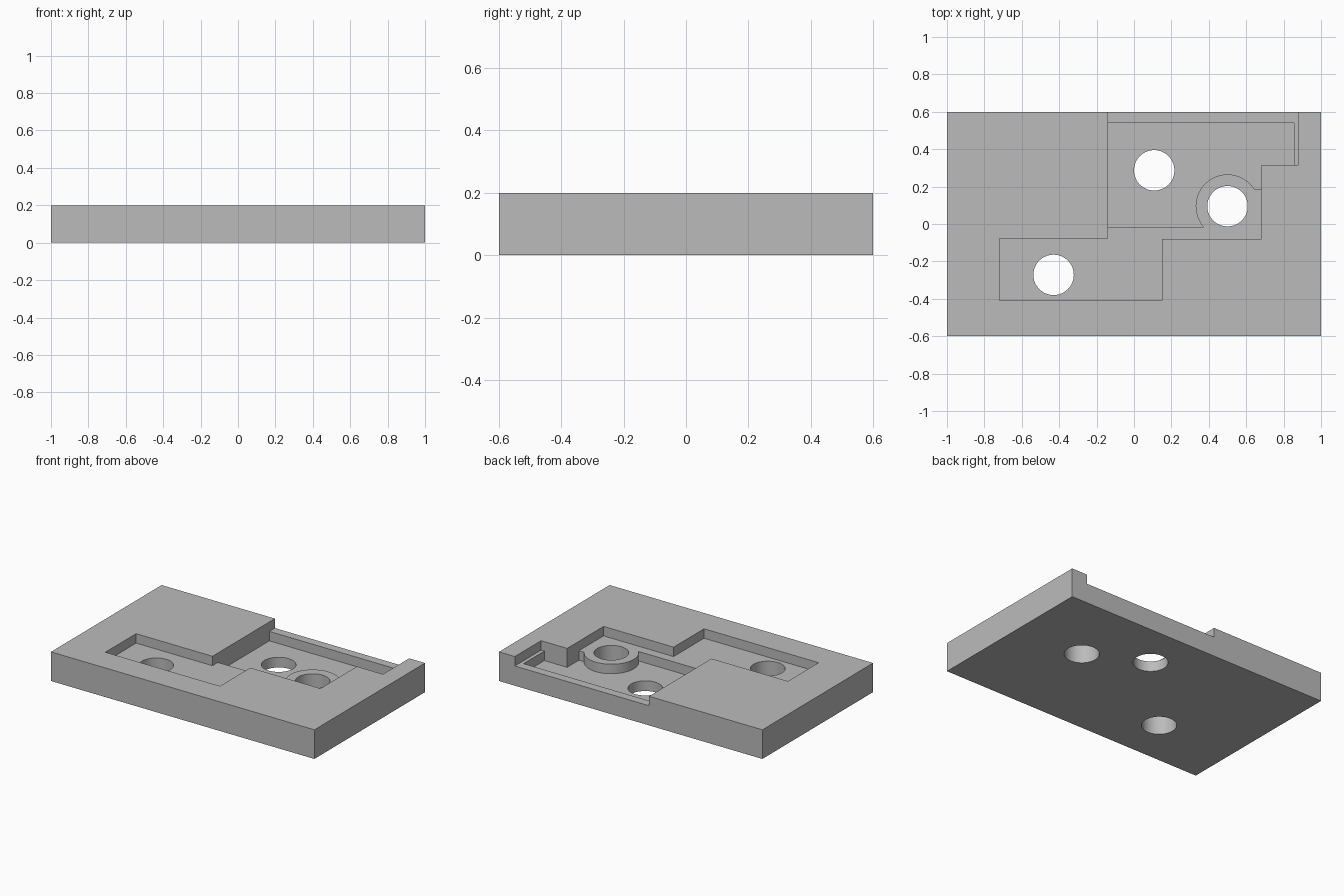
import bpy
import bmesh
from math import acos, asin, cos, pi, sin

cube = bpy.data.objects.get("Cube")
if cube:
    bpy.data.objects.remove(cube, do_unlink=True)

HEIGHT = 0.2
LEDGE_Z = 0.135
FLOOR_Z = 0.07
HOLE_R = 0.108
BOSS_R = 0.17
BOSS = (0.5, 0.095)
HOLES = [(0.108, 0.287), BOSS, (-0.43, -0.272)]


def prism(name, outline, z0, z1):
    """Extrude a flat outline from z0 up to z1."""
    bm = bmesh.new()
    face = bm.faces.new([bm.verts.new((x, y, z0)) for x, y in outline])
    grown = bmesh.ops.extrude_face_region(bm, geom=[face])["geom"]
    top = [v for v in grown if isinstance(v, bmesh.types.BMVert)]
    bmesh.ops.translate(bm, verts=top, vec=(0, 0, z1 - z0))
    bmesh.ops.recalc_face_normals(bm, faces=bm.faces)
    mesh = bpy.data.meshes.new(name)
    bm.to_mesh(mesh)
    bm.free()
    obj = bpy.data.objects.new(name, mesh)
    bpy.context.collection.objects.link(obj)
    return obj


def arc(center, radius, start, end, steps):
    return [(center[0] + radius * cos(start + (end - start) * i / steps),
             center[1] + radius * sin(start + (end - start) * i / steps))
            for i in range(steps + 1)]


def cut(target, cutter):
    cutter.hide_render = True
    mod = target.modifiers.new("cut", "BOOLEAN")
    mod.operation = "DIFFERENCE"
    mod.solver = "EXACT"
    mod.object = cutter
    bpy.context.view_layer.objects.active = target
    bpy.ops.object.modifier_apply(modifier=mod.name)
    bpy.data.objects.remove(cutter, do_unlink=True)


# Solid plate
plate = prism("base_plate", [(-1, -0.6), (1, -0.6), (1, 0.6), (-1, 0.6)], 0, HEIGHT)

# Shallow stepped recess, open through the back edge
shallow = [(-0.14, 0.7), (-0.14, -0.077), (-0.72, -0.077), (-0.72, -0.41),
           (0.15, -0.41), (0.15, -0.08), (0.682, -0.08), (0.682, 0.315),
           (0.88, 0.315), (0.88, 0.7)]
cut(plate, prism("shallow_cutter", shallow, LEDGE_Z, HEIGHT + 0.1))

# Deep pocket that wraps around the round boss
front_y, shelf_y = -0.017, 0.187
start = pi + asin((BOSS[1] - front_y) / BOSS_R)
end = asin((shelf_y - BOSS[1]) / BOSS_R)
deep = [(-0.14, front_y)] + arc(BOSS, BOSS_R, start, end, 40)
deep += [(0.682, shelf_y), (0.682, 0.315), (0.855, 0.315), (0.855, 0.54), (-0.14, 0.54)]
cut(plate, prism("deep_cutter", deep, FLOOR_Z, HEIGHT + 0.1))

# Through holes
for center in HOLES:
    cut(plate, prism("hole_cutter", arc(center, HOLE_R, 0, 2 * pi, 64)[:-1], -0.1, HEIGHT + 0.1))

# Single grey finish
grey = bpy.data.materials.new("plain_grey")
grey.use_nodes = True
colour = (0.5, 0.5, 0.5, 1)
grey.diffuse_color = colour
grey.node_tree.nodes["Principled BSDF"].inputs["Base Color"].default_value = colour
plate.data.materials.clear()
plate.data.materials.append(grey)

# Smooth hole walls, crisp edges
bpy.ops.object.select_all(action="DESELECT")
plate.select_set(True)
bpy.context.view_layer.objects.active = plate
bpy.ops.object.shade_smooth_by_angle(angle=pi / 6)
